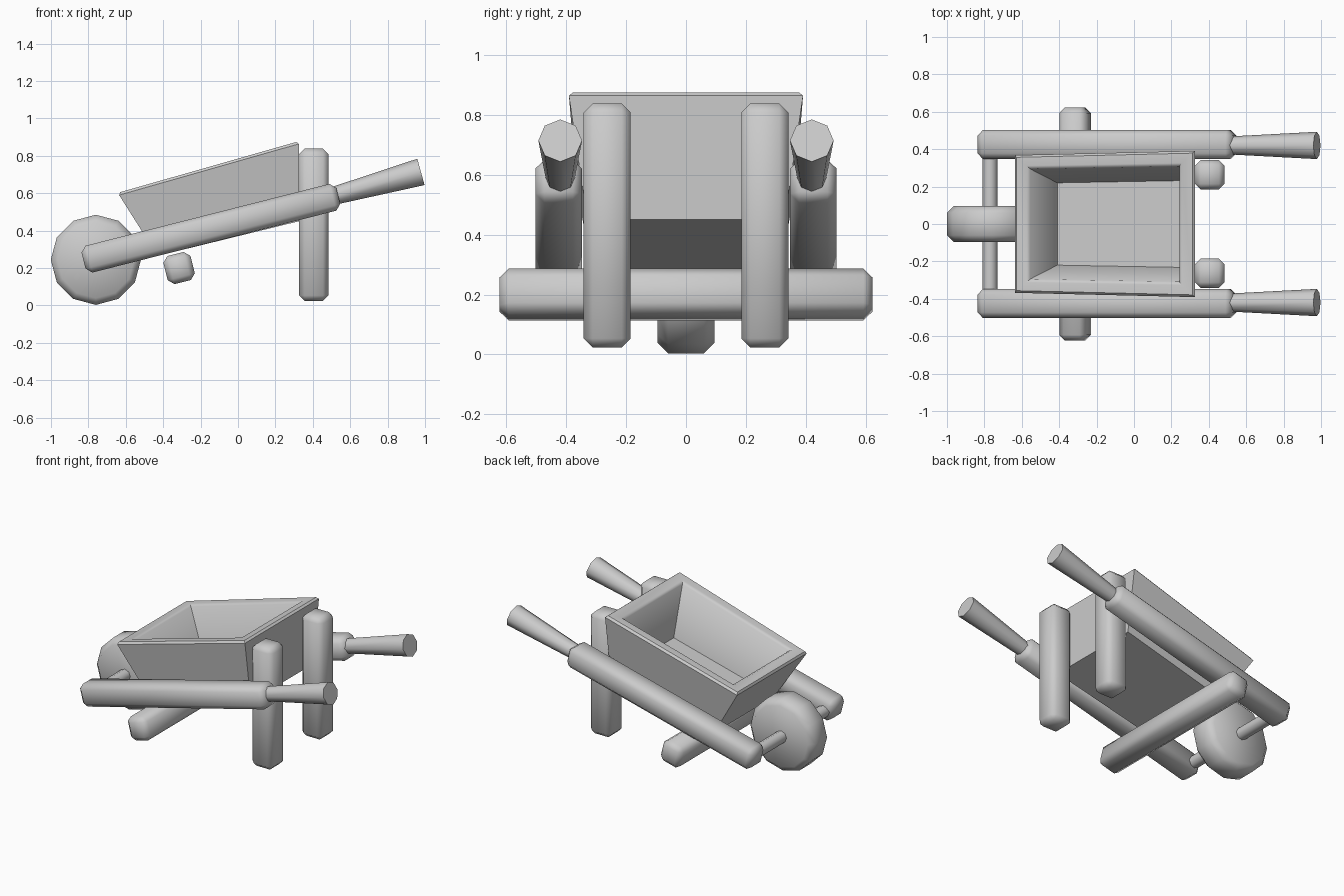
import bpy, bmesh, math
from mathutils import Matrix, Vector

if "Cube" in bpy.data.objects:
    bpy.data.objects.remove(bpy.data.objects["Cube"])

TILT = math.atan2(0.345, 1.36)


def finish(name, bm, matrix=None, smooth=50):
    bmesh.ops.recalc_face_normals(bm, faces=bm.faces)
    if matrix is not None:
        bm.transform(matrix)
    me = bpy.data.meshes.new(name)
    bm.to_mesh(me)
    bm.free()
    ob = bpy.data.objects.new(name, me)
    bpy.context.collection.objects.link(ob)
    bpy.ops.object.select_all(action='DESELECT')
    ob.select_set(True)
    bpy.context.view_layer.objects.active = ob
    bpy.ops.object.shade_smooth_by_angle(angle=math.radians(smooth))
    return ob


def bevel(bm, edges, width):
    bmesh.ops.bevel(bm, geom=list(edges), offset=width, segments=1,
                    profile=0.5, affect='EDGES')


def timber(name, centre, size, tilt=0.0, width=0.03):
    bm = bmesh.new()
    bmesh.ops.create_cube(bm, size=1, matrix=Matrix.Diagonal((*size, 1)))
    bevel(bm, bm.edges, width)
    finish(name, bm, Matrix.Translation(centre) @ Matrix.Rotation(-tilt, 4, 'Y'))


def rod(name, start, end, r1, r2, sides, width=0.0):
    a, b = Vector(start), Vector(end)
    bm = bmesh.new()
    bmesh.ops.create_cone(bm, cap_ends=True, segments=sides, radius1=r1,
                          radius2=r2, depth=(b - a).length)
    if width:
        bm.normal_update()
        bevel(bm, [e for e in bm.edges if e.calc_face_angle() > 1], width)
    rot = (b - a).to_track_quat('Z', 'Y').to_matrix().to_4x4()
    finish(name, bm, Matrix.Translation((a + b) / 2) @ rot)


# paired side beams, handles and legs
for side, s in (("left", -1), ("right", 1)):
    timber(side + "_beam", (-0.145, s * 0.425, 0.413), (1.405, 0.155, 0.148), TILT)
    rod(side + "_handle", (0.49, s * 0.42, 0.58), (0.978, s * 0.42, 0.714),
        0.047, 0.073, 8)
    timber(side + "_leg", (0.405, s * 0.263, 0.431), (0.158, 0.157, 0.815))

# cross beam under the frame
timber("cross_beam", (-0.315, 0, 0.2), (0.15, 1.245, 0.155), TILT)

# wheel and axle
rod("wheel", (-0.76, -0.095, 0.244), (-0.76, 0.095, 0.244), 0.241, 0.241, 12, 0.035)
rod("axle", (-0.77, -0.37, 0.245), (-0.77, 0.37, 0.245), 0.04, 0.04, 8)

# tray: four rings (x front, z front, half width front, then the same at back)
rings = [(-0.43, 0.265, 0.315, 0.325, 0.45, 0.33),
         (-0.643, 0.602, 0.37, 0.325, 0.878, 0.393),
         (-0.562, 0.625, 0.298, 0.242, 0.854, 0.312),
         (-0.41, 0.345, 0.22, 0.253, 0.508, 0.232)]
bm = bmesh.new()
loops = []
for xf, zf, yf, xb, zb, yb in rings:
    loops.append([bm.verts.new(p) for p in
                  ((xf, -yf, zf), (xb, -yb, zb), (xb, yb, zb), (xf, yf, zf))])
for lo, hi in zip(loops, loops[1:]):
    for i in range(4):
        j = (i + 1) % 4
        bm.faces.new((lo[i], lo[j], hi[j], hi[i]))
bm.faces.new(loops[0])
bm.faces.new(loops[3])
rim = [bm.edges.get((lp[i], lp[(i + 1) % 4])) for lp in loops[1:3] for i in range(4)]
bevel(bm, rim, 0.014)
finish("tray", bm, smooth=48)
